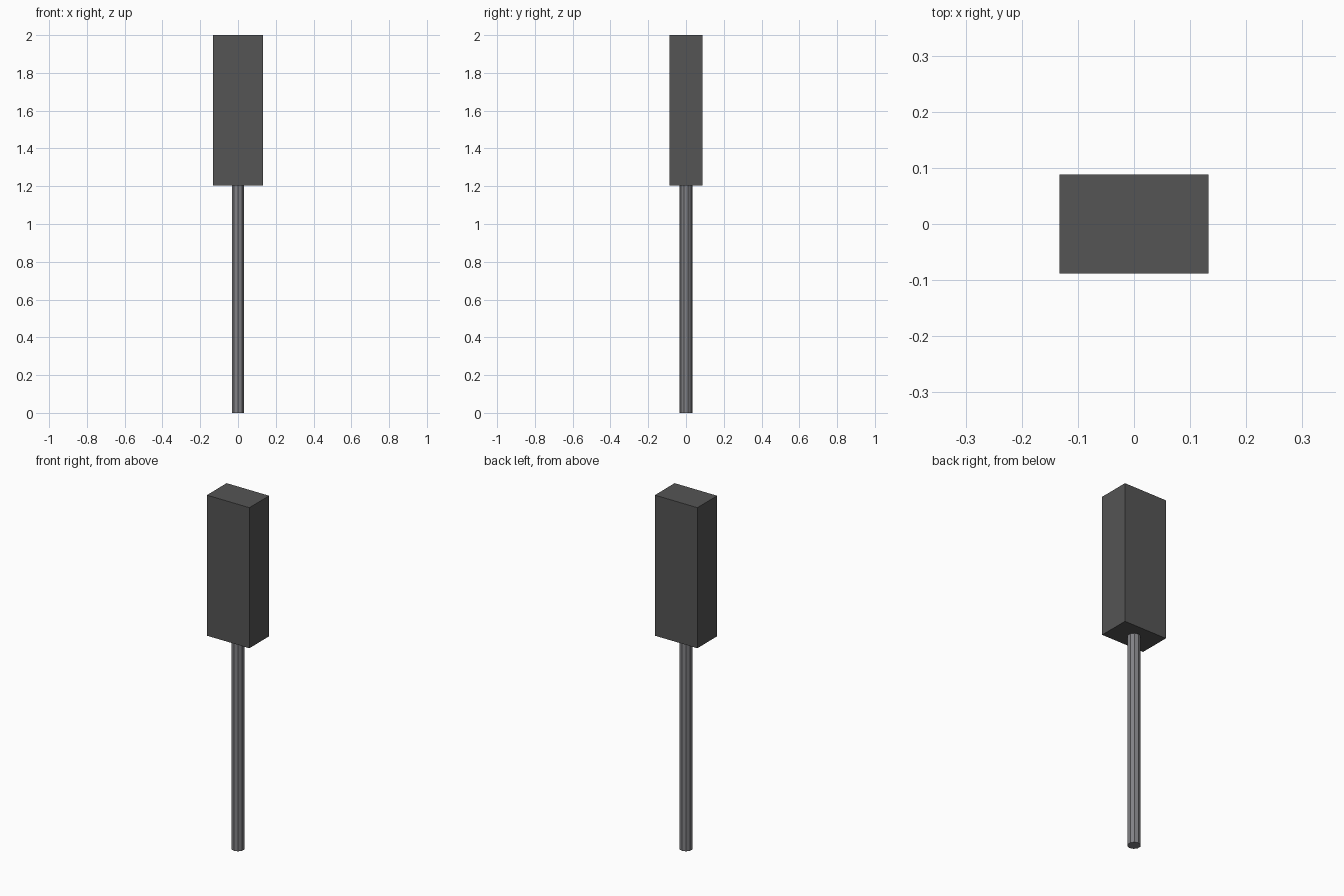
import bpy

if "Cube" in bpy.data.objects:
    bpy.data.objects.remove(bpy.data.objects["Cube"])


def material(name, color):
    mat = bpy.data.materials.new(name)
    mat.diffuse_color = (*color, 1)
    mat.use_nodes = True
    mat.node_tree.nodes["Principled BSDF"].inputs["Base Color"].default_value = mat.diffuse_color
    return mat


def finish(name, mat):
    obj = bpy.context.object
    obj.name = name
    obj.data.materials.append(mat)
    return obj


charcoal = material("charcoal", (0.09, 0.09, 0.09))
steel_grey = material("steel grey", (0.22, 0.22, 0.235))

POLE_TOP = 1.204
TOP = 2.0

# Slim faceted pole
bpy.ops.mesh.primitive_cylinder_add(
    vertices=10, radius=0.034, depth=POLE_TOP, location=(0, 0, POLE_TOP / 2))
finish("pole", steel_grey)

# Upright rectangular head
bpy.ops.mesh.primitive_cube_add(size=1, location=(0, 0, (POLE_TOP + TOP) / 2))
head = finish("head", charcoal)
head.scale = (0.266, 0.177, TOP - POLE_TOP)
